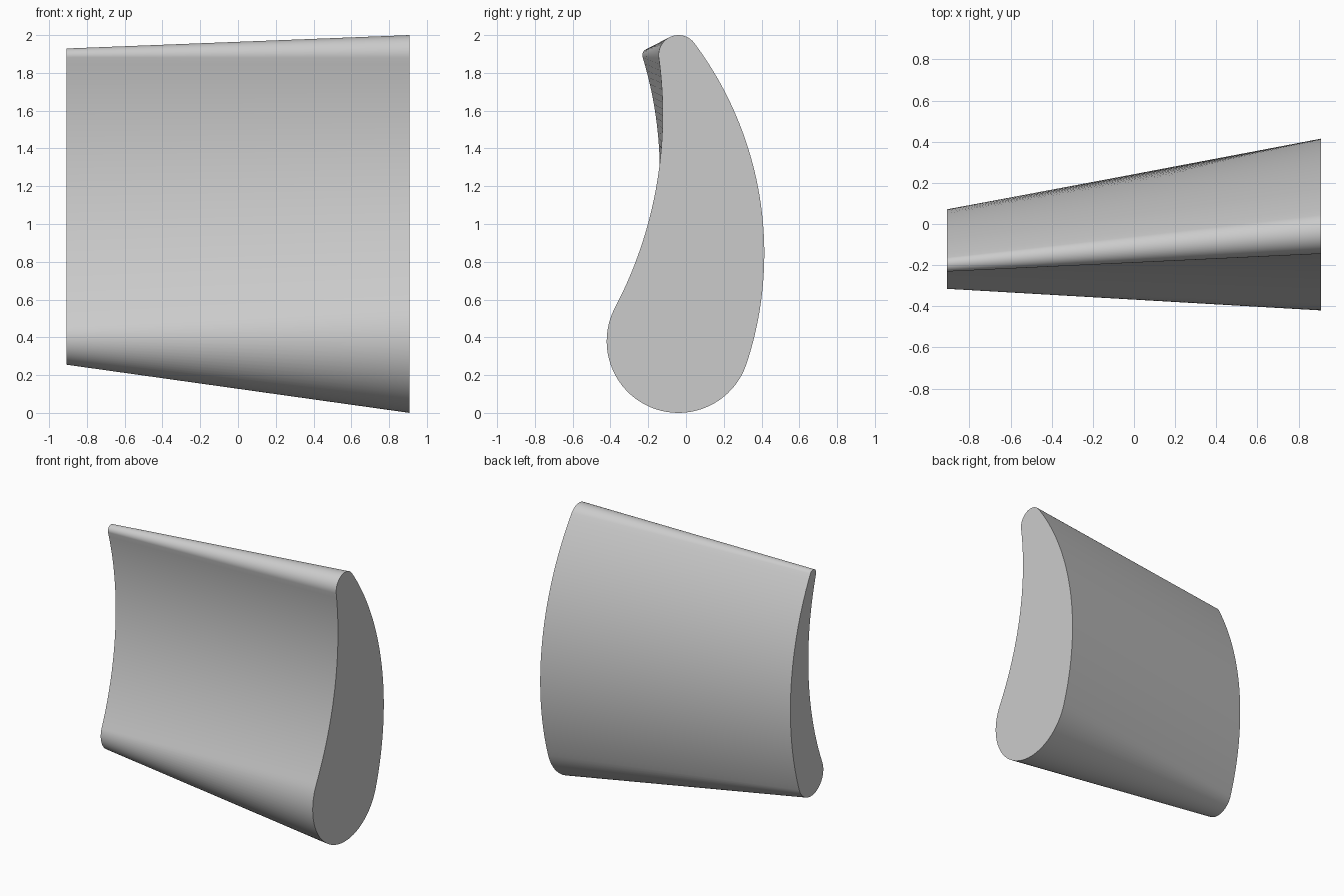
import bpy, bmesh, math
from mathutils import Vector

if "Cube" in bpy.data.objects:
    bpy.data.objects.remove(bpy.data.objects["Cube"])


def arc(centre, radius, a0, a1, n):
    """Points along an arc, without its last point."""
    return [centre + radius * Vector((math.cos(a), math.sin(a)))
            for a in (a0 + (a1 - a0) * i / n for i in range(n))]


def angle(v):
    return math.atan2(v.y, v.x)


def meet(c1, d1, c2, d2):
    """Point at distances d1, d2 from c1, c2, on the hollow side."""
    axis = c2 - c1
    length = axis.length
    axis = axis / length
    u = (d1 * d1 - d2 * d2 + length * length) / (2 * length)
    return c1 + axis * u + Vector((-axis.y, axis.x)) * math.sqrt(d1 * d1 - u * u)


def section(c1, r1, c2, r2, r_back, r_front):
    """Aerofoil: two edge circles joined by tangent back and front arcs."""
    c1, c2 = Vector(c1), Vector(c2)
    back = meet(c1, r_back - r1, c2, r_back - r2)
    front = meet(c1, r_front + r1, c2, r_front + r2)
    b1, b2 = angle(c1 - back), angle(c2 - back)
    f1, f2 = angle(front - c1) % math.tau, angle(front - c2) % math.tau
    return (arc(back, r_back, b1, b2, 40)
            + arc(c2, r2, b2, f2, 24)
            + arc(front, r_front, f2 - math.pi, f1 - math.pi, 40)
            + arc(c1, r1, f1, b1 + math.tau, 40))


# Blade: straight loft between the thin tip and the thick root
tip = section((-0.17, 0.40), 0.145, (-0.195, 1.893), 0.036, 1.95, 2.1)
root = section((-0.04, 0.38), 0.38, (-0.04, 1.895), 0.105, 1.86, 2.2)
bm = bmesh.new()
rings = [[bm.verts.new((x, p.x, p.y)) for p in pts]
         for x, pts in ((-0.908, tip), (0.908, root))]
n = len(tip)
for i in range(n):
    j = (i + 1) % n
    bm.faces.new((rings[0][i], rings[0][j], rings[1][j], rings[1][i]))

# End caps
bm.faces.new(rings[1])
bm.faces.new(rings[0][::-1])
bmesh.ops.recalc_face_normals(bm, faces=bm.faces)
mesh = bpy.data.meshes.new("blade")
bm.to_mesh(mesh)
bm.free()
blade = bpy.data.objects.new("blade", mesh)
bpy.context.collection.objects.link(blade)

grey = bpy.data.materials.new("light grey")
grey.diffuse_color = (0.6, 0.6, 0.6, 1)
grey.use_nodes = True
grey.node_tree.nodes["Principled BSDF"].inputs["Base Color"].default_value = grey.diffuse_color
mesh.materials.append(grey)

bpy.context.view_layer.objects.active = blade
blade.select_set(True)
bpy.ops.object.shade_smooth_by_angle(angle=math.radians(30))
